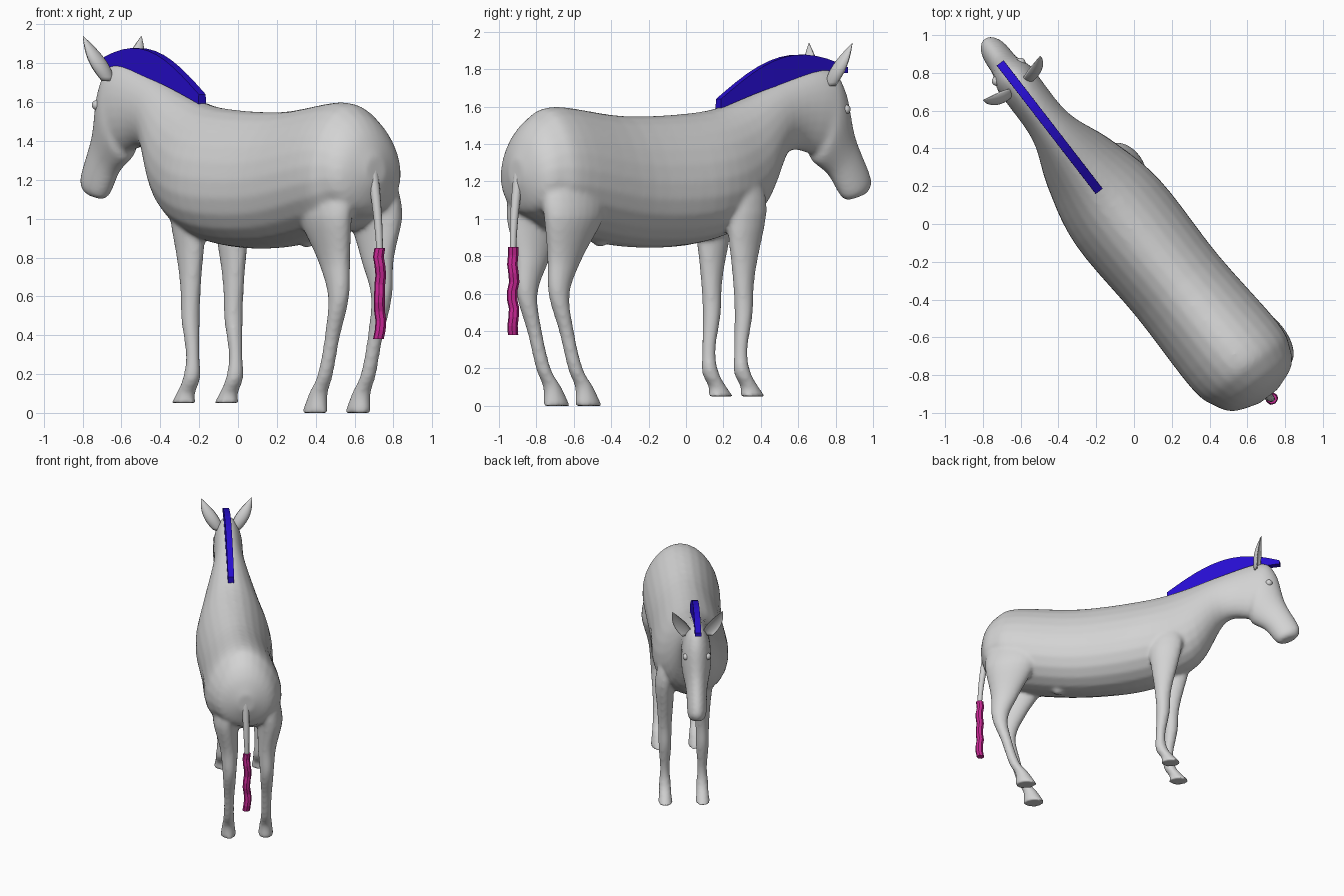
import bpy, bmesh
from math import sin, cos, pi, copysign
from mathutils import Vector

cube = bpy.data.objects.get("Cube")
if cube:
    bpy.data.objects.remove(cube, do_unlink=True)

# Animal axes in the ground plane: it stands diagonally
FORWARD = Vector((-.61, .79, 0))
LEFT = Vector((-.79, -.61, 0))
UP = Vector((0, 0, 1))


def place(forward, left, up):
    return FORWARD * forward + LEFT * left + UP * up


def material(name, red, green, blue):
    mat = bpy.data.materials.new(name)
    mat.use_nodes = True
    colour = (red, green, blue, 1)
    mat.diffuse_color = colour
    mat.node_tree.nodes["Principled BSDF"].inputs["Base Color"].default_value = colour
    return mat


grey_coat = material("grey_coat", .65, .65, .65)
blue_mane = material("blue_mane", .02, .004, .62)
magenta_tuft = material("magenta_tuft", .58, .02, .3)


def spread(count):
    """Evenly spaced fractions from start to end of a part."""
    return [step / count for step in range(count + 1)]


def refine(rows, steps=5):
    """Smooth Catmull-Rom interpolation between stations."""
    smooth_rows = []
    last = len(rows) - 1
    for index in range(last):
        before, start = rows[max(index - 1, 0)], rows[index]
        end, after = rows[index + 1], rows[min(index + 2, last)]
        for step in range(steps):
            t = step / steps
            smooth_rows.append([
                b + t / 2 * (c - a + t * (2 * a - 5 * b + 4 * c - d + t * (3 * (b - c) + d - a)))
                for a, b, c, d in zip(before, start, end, after)])
    smooth_rows.append(rows[last])
    return smooth_rows


def loft(bm, stations, sides=24, square=False, cupped=False):
    """Skin closed rings; each station is (upper point, lower point, half width)."""
    rings = []
    for upper, lower, half_width in stations:
        middle, reach = (upper + lower) / 2, (upper - lower) / 2
        ring = []
        for corner in range(sides):
            angle = 2 * pi * (corner + square / 2) / sides
            along, across = cos(angle), sin(angle)
            if square:
                along, across = copysign(1, along), copysign(1, across)
            # Broad rings narrow towards the spine
            across *= 1 - .6 * half_width * along
            if cupped and along > 0:
                along *= -.5
            ring.append(bm.verts.new(middle + reach * along + LEFT * half_width * across))
        rings.append(ring)
    for ring, following in zip(rings, rings[1:]):
        for corner in range(sides):
            other = (corner + 1) % sides
            bm.faces.new((ring[corner], ring[other], following[other], following[corner]))
    bm.faces.new(rings[0])
    bm.faces.new(reversed(rings[-1]))


def level(forward, left, up, depth, width):
    """A horizontal loft station."""
    return place(forward + depth, left, up), place(forward - depth, left, up), width


def ball(bm, radius, centre):
    made = bmesh.ops.create_uvsphere(bm, u_segments=16, v_segments=10, radius=radius)
    bmesh.ops.translate(bm, verts=made["verts"], vec=centre)


def finish(bm, name, mat, smooth=True):
    bmesh.ops.recalc_face_normals(bm, faces=bm.faces[:])
    for face in bm.faces:
        face.smooth = smooth
    mesh = bpy.data.meshes.new(name)
    bm.to_mesh(mesh)
    bm.free()
    mesh.materials.append(mat)
    obj = bpy.data.objects.new(name, mesh)
    bpy.context.collection.objects.link(obj)
    return obj


# Trunk, neck and head from rump to muzzle:
# upper forward and height, lower forward and height, half width
trunk = [
    (-1.16, 1.32, -1.16, 1.18, .06),
    (-1.11, 1.45, -1.11, 1.05, .19),
    (-1.02, 1.55, -1.03, 1, .25),
    (-.87, 1.6, -.88, .93, .285),
    (-.4, 1.55, -.4, .85, .27),
    (.1, 1.57, .1, .87, .28),
    (.37, 1.63, .47, 1.02, .21),
    (.67, 1.73, .68, 1.34, .12),
    (.97, 1.8, .86, 1.35, .11),
    (1.08, 1.7, .9, 1.3, .11),
    (1.15, 1.45, 1, 1.23, .08),
    (1.26, 1.22, 1.08, 1.12, .07),
    (1.24, 1.14, 1.12, 1.1, .04),
]
# Legs from shoulder or hip to hoof: forward, height, radius
front_leg = [(.28, 1.3, .06), (.28, 1.1, .13), (.26, .7, .065), (.26, .5, .05),
             (.24, .3, .036), (.25, .18, .045), (.3, .1, .05), (.32, .05, .075)]
hind_leg = [(-.9, 1.3, .17), (-.9, 1.06, .2), (-.95, .8, .11), (-.99, .6, .06),
            (-.94, .4, .04), (-.88, .2, .04), (-.82, .1, .05), (-.79, 0, .08)]


def trunk_station(top_forward, top, low_forward, low, half_width):
    sway = .035 * cos(top_forward - .6)
    return place(top_forward, sway, top), place(low_forward, sway, low), half_width


def leg_station(forward, up, radius, side):
    outward = .14 + max(0, radius - .1) * .3 - max(0, up - 1) * .2
    return level(forward, side * outward - .03, up, radius, min(radius, .03 + radius * .35))


# Body and legs fused into one smooth skin
bm = bmesh.new()
loft(bm, [trunk_station(*row) for row in refine(trunk)])
for side in (1, -1):
    for leg in (front_leg, hind_leg):
        loft(bm, [leg_station(*row, side) for row in refine(leg)])
ball(bm, .05, place(-.58, 0, .9))
body = finish(bm, "body", grey_coat)
fuse = body.modifiers.new("fuse", 'REMESH')
fuse.mode = 'VOXEL'
fuse.voxel_size = .013
fuse.use_smooth_shade = True
soften = body.modifiers.new("soften", 'SMOOTH')
soften.iterations = 8

# Cupped ears and eyes
for side, label in ((1, "left"), (-1, "right")):
    bm = bmesh.new()
    stations = []
    for t in spread(12):
        swell = .055 * sin(pi * (.25 + .74 * t))
        stations.append(level(.96 + .05 * t, .04 + side * (.07 + .12 * t),
                              1.71 + .23 * t, swell * .8, swell))
    loft(bm, stations, cupped=True)
    finish(bm, label + "_ear", grey_coat)
    bm = bmesh.new()
    ball(bm, .026, place(1.045, .033 + side * .08, 1.585))
    finish(bm, label + "_eye", grey_coat)

# Upright mane arching along the crest
bm = bmesh.new()
stations = []
for t in spread(12):
    forward, crest = .25 + .86 * t, 1.59 + .19 * sin(pi * t / 2)
    height = .05 - .02 * t + .1 * sin(pi * t)
    stations.append((place(forward, .04, crest + height), place(forward, .04, crest), .023))
loft(bm, stations, sides=4, square=True)
finish(bm, "mane", blue_mane, smooth=False)

# Tail hanging from the rump
bm = bmesh.new()
stations = []
for t in spread(14):
    radius = .032 - .016 * t
    stations.append(level(-1.11 - .07 * sin(pi * t / 2), -.013 * t, 1.36 - .56 * t, radius, radius))
loft(bm, stations, sides=12)
finish(bm, "tail", grey_coat)

# Wavy tuft at the tail end
bm = bmesh.new()
loft(bm, [level(-1.18 + .005 * sin(20 * t), .006 * sin(14 * t) - .013, .85 - .47 * t, .028, .028)
          for t in spread(10)], sides=8)
finish(bm, "tail_tuft", magenta_tuft, smooth=False)
